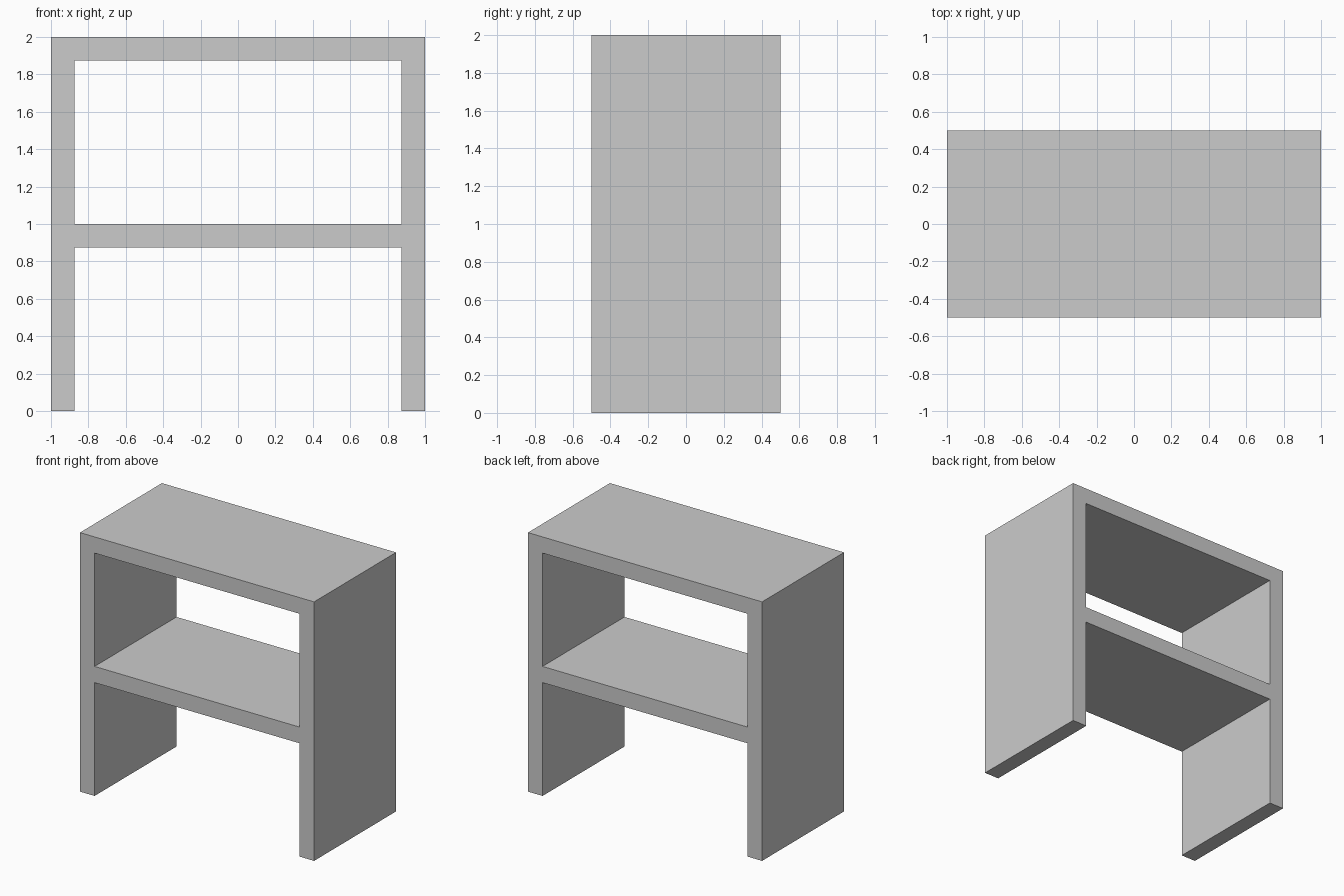
import bpy, bmesh

if "Cube" in bpy.data.objects:
    bpy.data.objects.remove(bpy.data.objects["Cube"])

T = 0.125          # panel thickness
HALF_DEPTH = 0.5

# Grid lines of the front profile
xs = [-1, -1 + T, 1 - T, 1]
zs = [0, 1 - T, 1, 2 - T, 2]

bm = bmesh.new()
grid = [[bm.verts.new((x, -HALF_DEPTH, z)) for x in xs] for z in zs]

# Side panels fill the outer columns; the shelf and top fill the middle in rows 1 and 3
for row in range(4):
    for col in range(3):
        if col != 1 or row in (1, 3):
            bm.faces.new((grid[row][col], grid[row][col + 1],
                          grid[row + 1][col + 1], grid[row + 1][col]))

# Extrude the profile through the full depth as one continuous body
front = bm.faces[:]
ext = bmesh.ops.extrude_face_region(bm, geom=front, use_keep_orig=True)
back = [g for g in ext["geom"] if isinstance(g, bmesh.types.BMVert)]
bmesh.ops.translate(bm, verts=back, vec=(0, 2 * HALF_DEPTH, 0))
bmesh.ops.recalc_face_normals(bm, faces=bm.faces[:])

mesh = bpy.data.meshes.new("shelf_unit")
bm.to_mesh(mesh)
bm.free()
obj = bpy.data.objects.new("shelf_unit", mesh)
bpy.context.collection.objects.link(obj)
